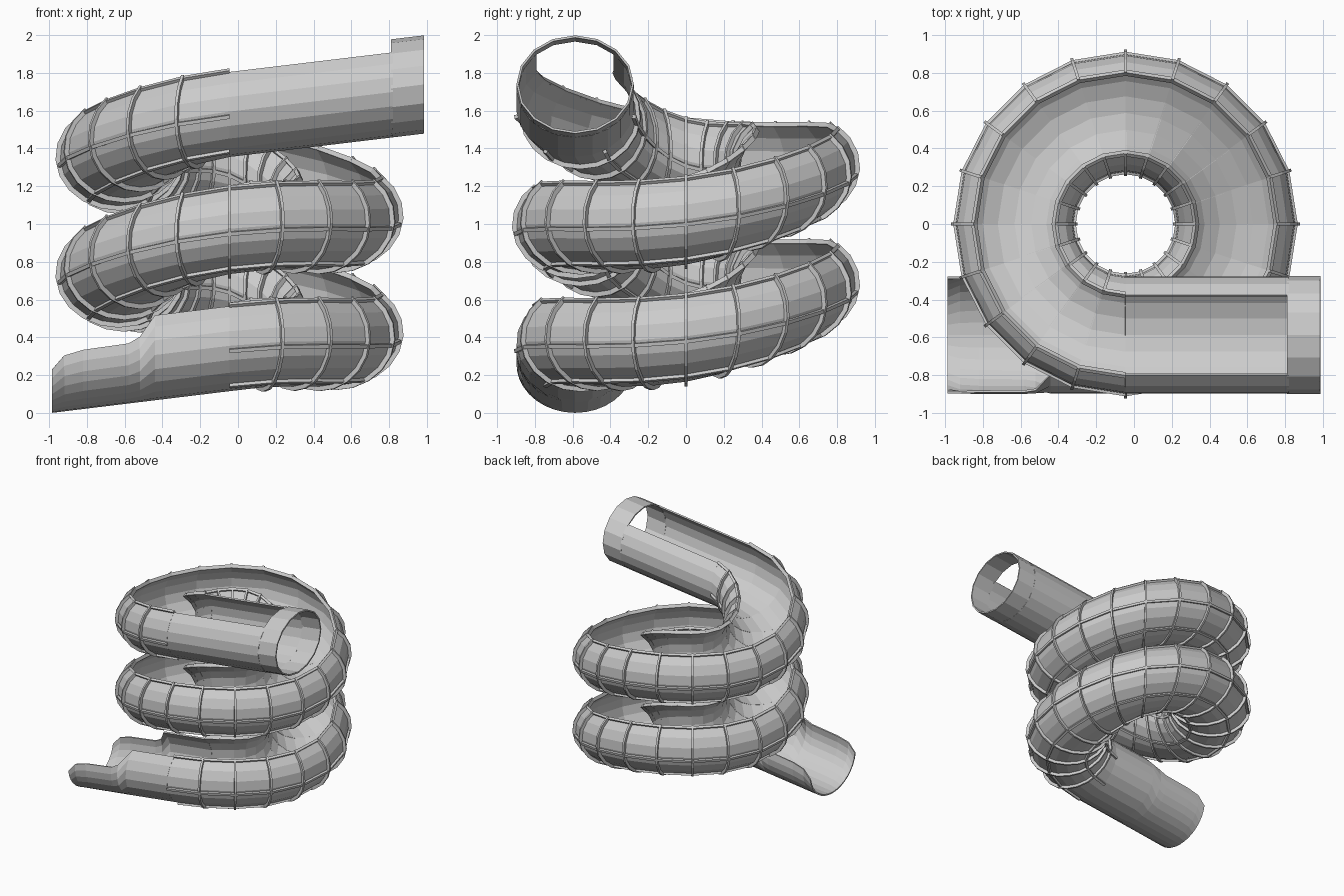
import bpy, bmesh
from math import sin, cos, radians, hypot
from mathutils import Vector

if "Cube" in bpy.data.objects:
    bpy.data.objects.remove(bpy.data.objects["Cube"])

CX, R = -0.045, 0.587          # helix axis and centreline radius
A, B = 0.305, 0.254            # half width and half height of the tube
Z0, PITCH, TURNS, STEPS = 0.375, 0.62, 2, 20
SAG = 0.105                    # dip of the coil at its left and right sides
RIM, SEGS = 137, 16            # half opening angle of the trough, section sides
UP = Vector((0, 0, 1))


def helix(i):
    """Frame (centre, outward) at step i of the spiral."""
    a = radians(-90 + 360 * i / STEPS)
    out = Vector((cos(a), sin(a), 0))
    z = Z0 + PITCH * i / STEPS - SAG * cos(a) ** 2
    return Vector((CX, 0, z)) + out * R, out


def straight(x, z, slope):
    return Vector((x, -R, z + slope * (x - CX))), Vector((0, -1, 0))


def section(frame, deg, off=0.0, side=0.0):
    """Point on the oval section; 0 degrees is the bottom, off is along the normal."""
    c, out = frame
    t = radians(deg)
    nu, nv = sin(t) / A, -cos(t) / B
    n = hypot(nu, nv)
    u, v = A * sin(t) + off * nu / n, -B * cos(t) + off * nv / n
    s, w = side * nv / n, -side * nu / n
    return c + out * (u + s) + UP * (v + w)


def add_strips(bm, rows, closed=False):
    vs = [[bm.verts.new(p) for p in r] for r in rows]
    n = len(rows[0])
    for a, b in zip(vs, vs[1:]):
        for j in range(n if closed else n - 1):
            k = (j + 1) % n
            bm.faces.new((a[j], a[k], b[k], b[j]))
    if closed:
        bm.faces.new(vs[0][::-1])
        bm.faces.new(vs[-1])


def finish(bm, name, thickness=0):
    bmesh.ops.remove_doubles(bm, verts=bm.verts, dist=1e-5)
    bmesh.ops.recalc_face_normals(bm, faces=bm.faces)
    me = bpy.data.meshes.new(name)
    bm.to_mesh(me)
    bm.free()
    ob = bpy.data.objects.new(name, me)
    bpy.context.collection.objects.link(ob)
    if thickness:
        m = ob.modifiers.new("wall", 'SOLIDIFY')
        m.thickness, m.offset = thickness, 0


def shell(name, stations):
    bm = bmesh.new()
    add_strips(bm, [[section(f, -T + 2 * T * j / SEGS) for j in range(SEGS + 1)]
                    for f, T in stations])
    finish(bm, name, 0.012)


LAST = TURNS * STEPS
ZTOP = Z0 + PITCH * TURNS
spiral = [helix(i) for i in range(LAST + 1)]

# Spiral trough, lower exit with cut-down walls, upper straight entry
shell("spiral_trough", [(f, RIM) for f in spiral])
shell("exit_chute", [(straight(x, Z0, 0.122), T) for x, T in
      ((-0.985, 83), (-0.92, 98), (-0.82, 102), (-0.58, 103), (-0.52, 109),
       (-0.44, RIM), (CX, RIM))])
shell("entry_chute", [(straight(x, ZTOP, 0.12), RIM) for x in (CX, 0.38, 0.82)])

# Closed hoop at the entry
shell("entry_hoop", [(straight(x, ZTOP, 0.12), 180) for x in (0.81, 0.985)])

# Ribs running along the spiral
bm = bmesh.new()
for deg in (-RIM, -80, -30, 30, 80, RIM):
    add_strips(bm, [[section(f, deg, o, s) for o, s in
                     ((-0.006, -0.01), (0.022, -0.01), (0.022, 0.01), (-0.006, 0.01))]
                    for f in spiral], True)
finish(bm, "long_ribs")

# Ribs wrapping across the spiral at every step between its ends
bm = bmesh.new()
for c, out in spiral[1:-1]:
    along = UP.cross(out) * 0.008
    rows = []
    for j in range(SEGS + 1):
        d = -RIM - 2 + 2 * (RIM + 2) * j / SEGS
        p, q = section((c, out), d, -0.004), section((c, out), d, 0.03)
        rows.append([p - along, q - along, q + along, p + along])
    add_strips(bm, rows, True)
finish(bm, "cross_ribs")
